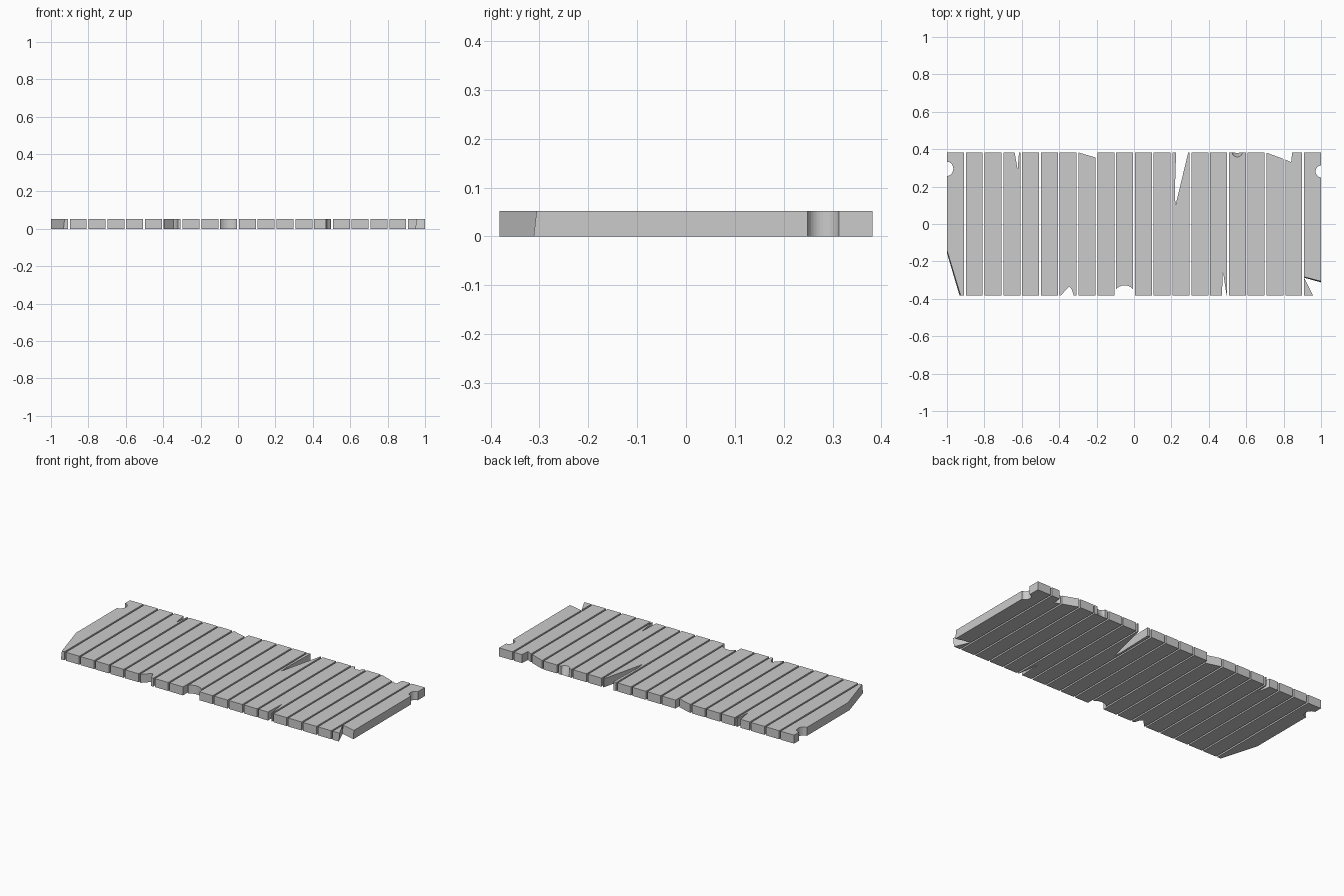
import bpy, bmesh
from math import cos, sin, radians

if "Cube" in bpy.data.objects:
    bpy.data.objects.remove(bpy.data.objects["Cube"])

Y, H = 0.382, 0.052          # half length of a plank, thickness
PITCH, W = 0.1005, 0.0905    # plank spacing and width


def arc(cx, cy, rx, ry, a0, a1, n=14):
    """Points along an elliptical arc, angles in degrees."""
    pts = []
    for k in range(n + 1):
        a = radians(a0 + (a1 - a0) * k / n)
        pts.append((cx + rx * cos(a), cy + ry * sin(a)))
    return pts


def span(i):
    x0 = -1 + i * PITCH
    return x0, x0 + W


def slab(name, outline):
    """Extrude an outline; a point may carry (dx, dy) to lean its lower end."""
    bm = bmesh.new()
    top, low = [], []
    for p in outline:
        dx, dy = p[2:] if len(p) == 4 else (0, 0)
        top.append(bm.verts.new((p[0], p[1], H)))
        low.append(bm.verts.new((p[0] + dx, p[1] + dy, 0)))
    bm.faces.new(top)
    bm.faces.new(low[::-1])
    n = len(top)
    for k in range(n):
        j = (k + 1) % n
        bm.faces.new((top[k], low[k], low[j], top[j]))
    bmesh.ops.recalc_face_normals(bm, faces=bm.faces)
    me = bpy.data.meshes.new(name)
    bm.to_mesh(me)
    bm.free()
    ob = bpy.data.objects.new(name, me)
    bpy.context.collection.objects.link(ob)
    return ob


# Damage per plank: replacement points for each side, counter-clockwise
damage = {
    # round bite on the outer edge and a snapped corner
    0: dict(front=[(-0.927, -Y, -0.006, 0), (-0.91, -Y)],
            left=arc(-1, 0.295, 0.034, 0.038, 90, -90) + [(-1, -0.14, 0, -0.015)]),
    # thin split
    3: dict(back=[(-0.608, Y), (-0.615, Y), (-0.622, 0.29), (-0.638, Y), (-0.6985, Y)]),
    # chipped front end
    6: dict(front=[(-0.397, -Y), (-0.392, -Y), (-0.346, -0.334), (-0.334, -0.348),
                   (-0.322, -Y), (-0.3065, -Y)]),
    # slanted back end
    7: dict(back=[(-0.206, 0.356), (-0.296, Y)]),
    # round bite across the front end
    9: dict(front=arc(-0.05, -0.388, 0.06, 0.06, 139, 41)),
    # long split
    12: dict(back=[(0.2965, Y), (0.29, Y), (0.222, 0.10), (0.218, 0.16), (0.225, Y), (0.206, Y)]),
    # narrow split
    14: dict(front=[(0.407, -Y), (0.47, -Y), (0.475, -0.25), (0.495, -Y), (0.4975, -Y)]),
    # small dent that fades out towards the underside
    15: dict(back=[(0.598, Y)] + [(x, y, 0, (Y - y) * 0.95) for x, y in
                                  arc(0.552, Y, 0.027, 0.023, 0, -180)] + [(0.5075, Y)]),
    # chipped back ends
    17: dict(back=[(0.799, 0.348), (0.7085, 0.381)]),
    18: dict(back=[(0.8995, Y), (0.846, Y), (0.84, 0.33), (0.809, 0.345)]),
    # round bite on the outer edge, broken front end
    19: dict(front=[(0.9095, -0.283, 0, -0.004), (1, -0.306, 0, -0.006)],
             right=arc(1, 0.281, 0.029, 0.032, -90, -270)),
}

# Row of planks
for i in range(20):
    x0, x1 = span(i)
    d = damage.get(i, {})
    outline = (d.get("front", [(x0, -Y), (x1, -Y)]) + d.get("right", [])
               + d.get("back", [(x1, Y), (x0, Y)]) + d.get("left", []))
    slab(f"plank_{i + 1:02d}", outline)

# Splinter left at the broken end of the last plank
slab("plank_splinter", [(0.9095, -0.287), (0.9095, -Y), (0.957, -Y, -0.006, 0)])
